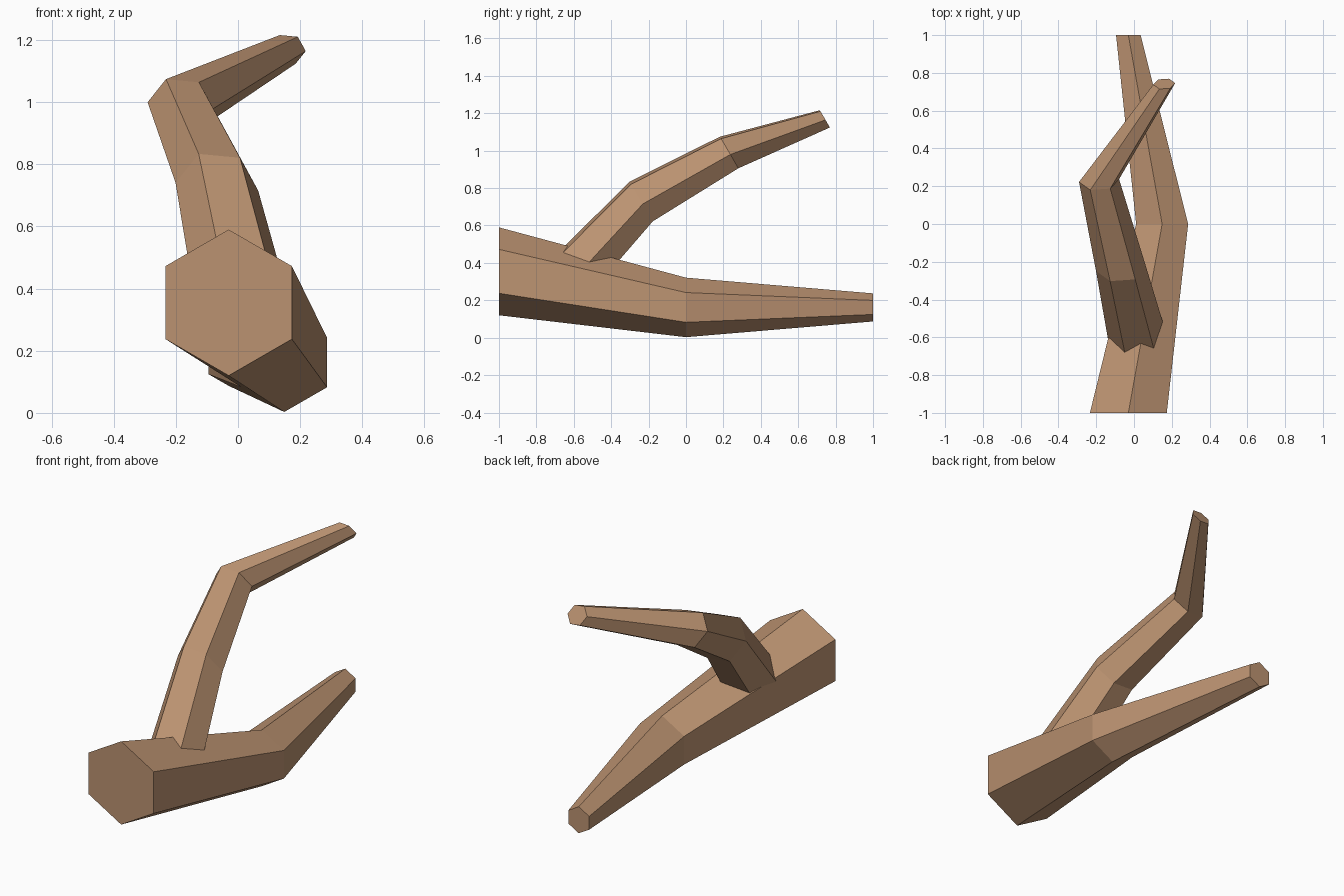
import bpy
import bmesh
from mathutils import Vector

cube = bpy.data.objects.get("Cube")
if cube:
    bpy.data.objects.remove(cube, do_unlink=True)

# Single bark colour
bark = bpy.data.materials.new("brown bark")
bark.use_nodes = True
BROWN = (0.50, 0.29, 0.165, 1.0)
bark.diffuse_color = BROWN
bark.node_tree.nodes["Principled BSDF"].inputs["Base Color"].default_value = BROWN


def hex_limb(name, side, up, rings):
    """Six-sided tapering limb through (centre, radius) rings.
    side and up are two neighbouring corner directions of the hexagon."""
    a, b = Vector(side), Vector(up)
    corners = [a, b, b - a, -a, -b, a - b]
    bm = bmesh.new()
    loops = [[bm.verts.new(Vector(c) + r * k) for k in corners] for c, r in rings]
    for lower, upper in zip(loops, loops[1:]):
        for i in range(6):
            j = (i + 1) % 6
            bm.faces.new((lower[i], lower[j], upper[j], upper[i]))
    bm.faces.new(loops[0])
    bm.faces.new(loops[-1])
    bmesh.ops.recalc_face_normals(bm, faces=bm.faces[:])
    mesh = bpy.data.meshes.new(name)
    bm.to_mesh(mesh)
    bm.free()
    mesh.materials.append(bark)
    obj = bpy.data.objects.new(name, mesh)
    bpy.context.collection.objects.link(obj)
    return obj


# Main log lying along y, bent in the middle
hex_limb("log", (0.866, 0, 0.5), (0, 0, 1), [
    ((-0.03, -1.0, 0.355), 0.235),
    ((0.149, 0.0, 0.162), 0.159),
    ((-0.03, 1.0, 0.162), 0.075),
])

# Side branch rising from the log, its root buried inside
hex_limb("branch", (1, 0.07, -0.095), (0.56, -0.40, 0.70), [
    ((0.023, -0.62, 0.32), 0.157),
    ((-0.068, -0.24, 0.728), 0.133),
    ((-0.185, 0.23, 0.99), 0.106),
    ((0.16, 0.742, 1.17), 0.058),
])
